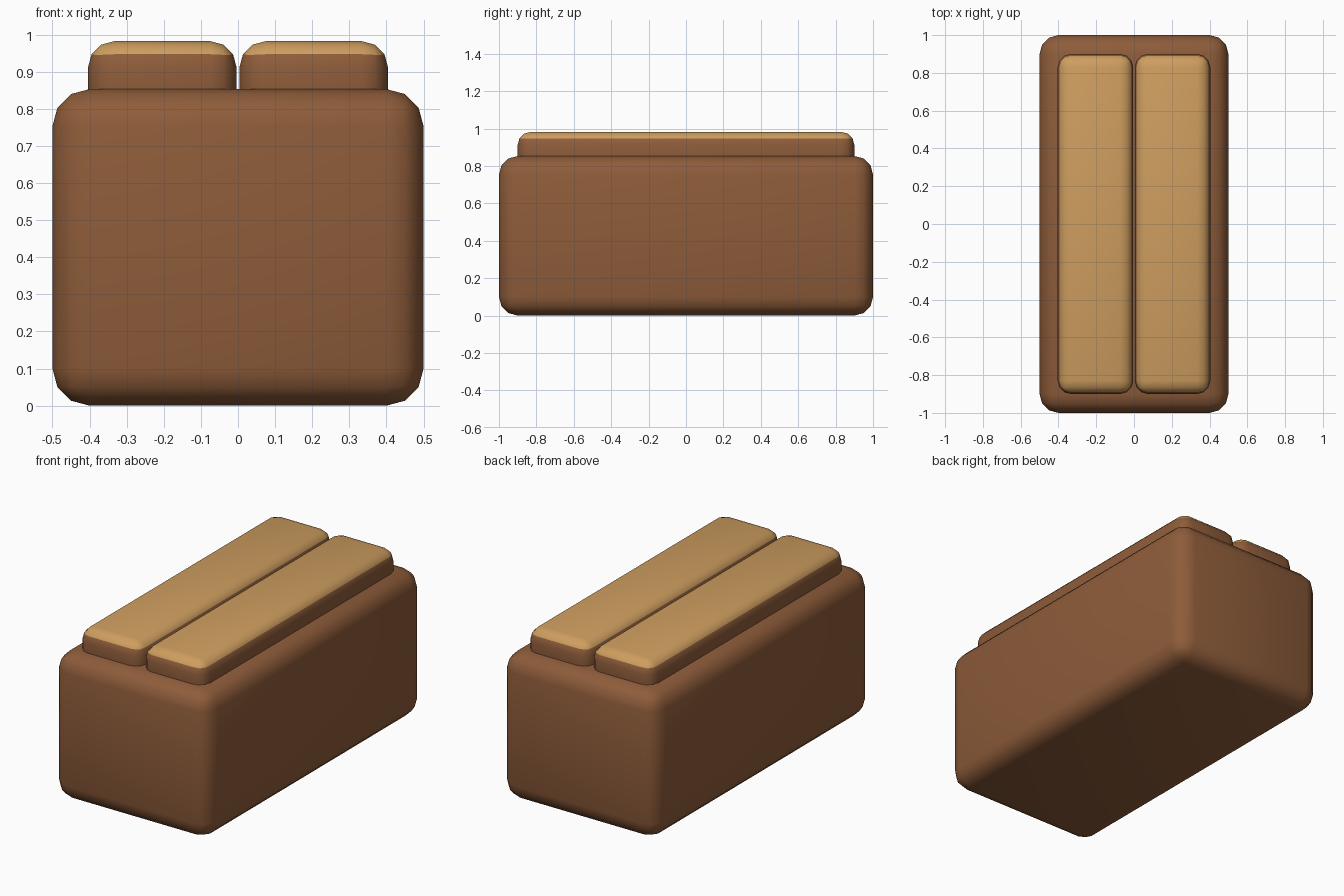
import bpy, bmesh
from mathutils import Matrix, Vector

if "Cube" in bpy.data.objects:
    bpy.data.objects.remove(bpy.data.objects["Cube"])


def material(name, rgb):
    m = bpy.data.materials.new(name)
    m.diffuse_color = (*rgb, 1)
    m.use_nodes = True
    m.node_tree.nodes["Principled BSDF"].inputs["Base Color"].default_value = m.diffuse_color
    return m


brown = material("dark brown", (0.27, 0.107, 0.042))
tan = material("light tan", (0.62, 0.34, 0.115))


def rounded_box(name, low, high, radius, materials):
    """Box between two corners with every edge rounded."""
    low, high = Vector(low), Vector(high)
    bm = bmesh.new()
    bmesh.ops.create_cube(bm, size=1, matrix=Matrix.Translation((low + high) / 2)
                          @ Matrix.Diagonal((*(high - low), 1)))
    bmesh.ops.bevel(bm, geom=bm.edges[:], offset=radius, segments=3,
                    profile=0.5, affect='EDGES')
    mesh = bpy.data.meshes.new(name)
    for m in materials:
        mesh.materials.append(m)
    # a second material covers the faces near the top
    if len(materials) > 1:
        for f in bm.faces:
            f.material_index = int(min(v.co.z for v in f.verts) > high.z - radius * 0.6)
    for f in bm.faces:
        f.smooth = True
    bm.to_mesh(mesh)
    bm.free()
    obj = bpy.data.objects.new(name, mesh)
    bpy.context.collection.objects.link(obj)
    return obj


# Main block
rounded_box("body", (-0.5, -1, 0), (0.5, 1, 0.853), 0.1, [brown])

# Two long slabs on top, with light upper surfaces
for side, x in (("left", -0.204), ("right", 0.204)):
    rounded_box(side + "_slab", (x - 0.2, -0.9, 0.74), (x + 0.2, 0.9, 0.982), 0.07, [brown, tan])
